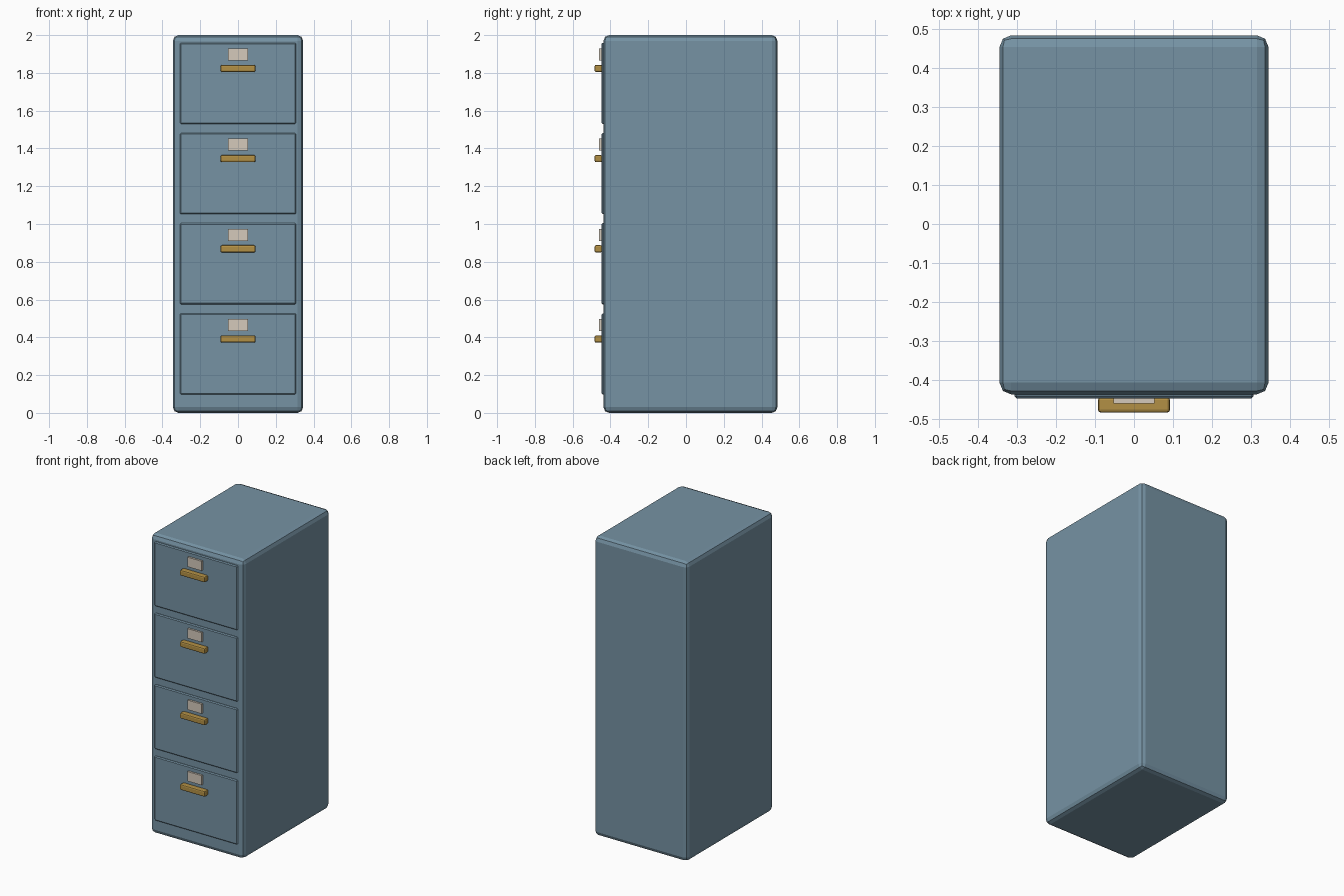
import bpy

if "Cube" in bpy.data.objects:
    bpy.data.objects.remove(bpy.data.objects["Cube"])


def material(name, color):
    m = bpy.data.materials.new(name)
    m.diffuse_color = color
    m.use_nodes = True
    m.node_tree.nodes["Principled BSDF"].inputs["Base Color"].default_value = m.diffuse_color
    return m


STEEL = material("blue_steel", (0.18, 0.29, 0.37, 1))
BRASS = material("brass", (0.45, 0.28, 0.06, 1))
CARD = material("card", (0.66, 0.59, 0.50, 1))


def box(name, x, y, z, mat, bevel=0.0, segments=1):
    """Bevelled box from (min, max) ranges on each axis."""
    spans = (x, y, z)
    bpy.ops.mesh.primitive_cube_add(size=1, location=[(a + b) / 2 for a, b in spans])
    ob = bpy.context.object
    ob.name = name
    ob.scale = [b - a for a, b in spans]
    bpy.ops.object.transform_apply(location=False, rotation=False, scale=True)
    ob.data.materials.append(mat)
    if bevel:
        mod = ob.modifiers.new("edge_bevel", 'BEVEL')
        mod.width = bevel
        mod.segments = segments
    return ob


# Cabinet shell
box("cabinet_body", (-0.345, 0.345), (-0.437, 0.484), (0, 2), STEEL, 0.03, 2)

# Four drawers, each with a pull handle and a label card
for i in range(4):
    c = 0.312 + 0.4775 * i
    n = i + 1
    box(f"drawer_front_{n}", (-0.307, 0.307), (-0.447, -0.41),
        (c - 0.215, c + 0.215), STEEL, 0.006)
    box(f"drawer_handle_{n}", (-0.0925, 0.0925), (-0.484, -0.444),
        (c + 0.06, c + 0.098), BRASS, 0.008, 2)
    box(f"label_card_{n}", (-0.0525, 0.0525), (-0.46, -0.44),
        (c + 0.121, c + 0.185), CARD)
